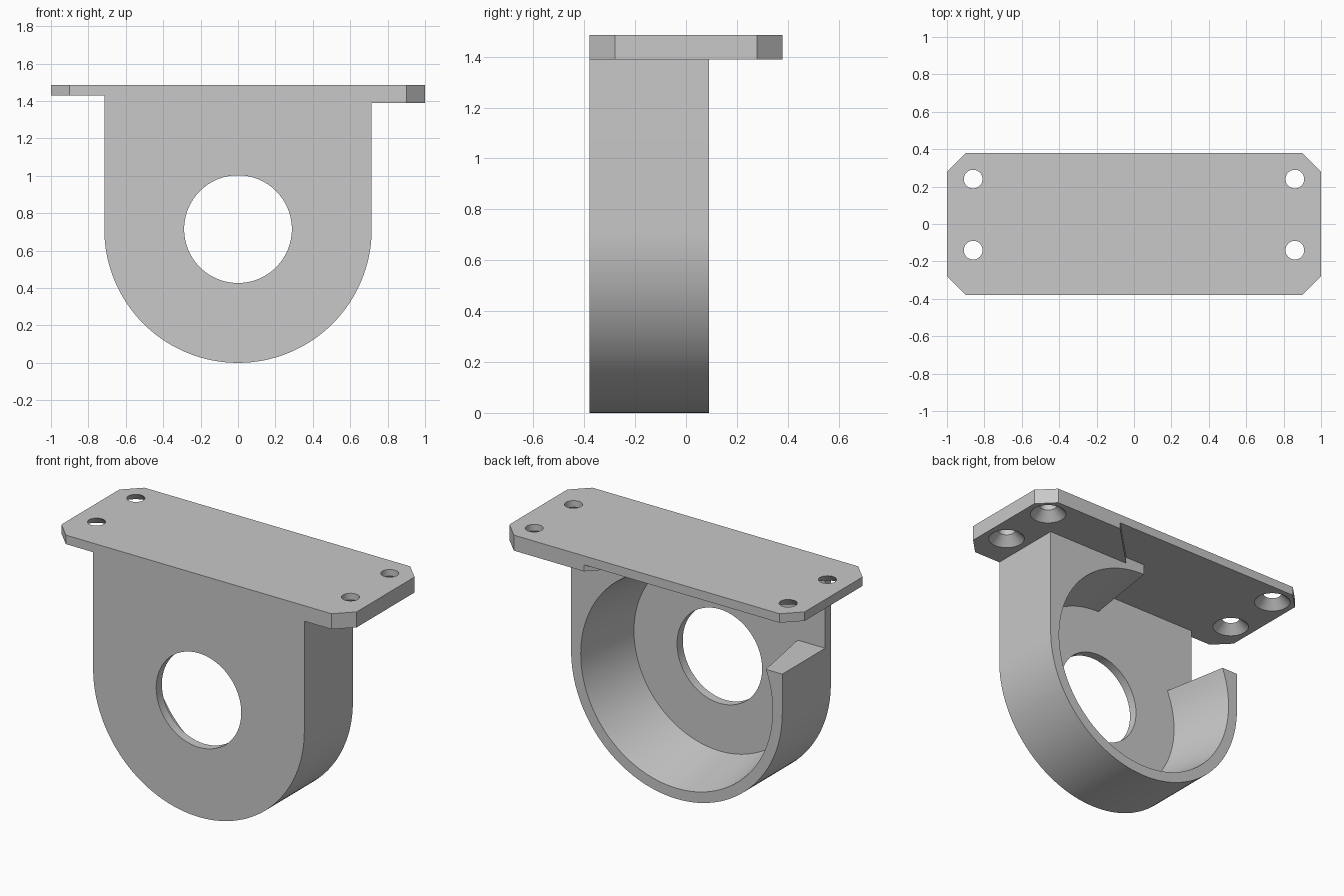
import bpy, bmesh
from math import pi, cos, sin, radians
from mathutils import Matrix, Vector

old = bpy.data.objects.get("Cube")
if old:
    bpy.data.objects.remove(old, do_unlink=True)

grey = bpy.data.materials.new("light_grey")
grey.use_nodes = True
colour = (0.58, 0.58, 0.58, 1)
grey.diffuse_color = colour
grey.node_tree.nodes["Principled BSDF"].inputs["Base Color"].default_value = colour

R, ZC = 0.715, 0.715              # arch radius and bore height
FRONT, BACK, FLOOR = -0.38, 0.09, -0.325
TOP, THIN, THICK = 1.485, 1.43, 1.39


def finish(name, bm):
    bmesh.ops.recalc_face_normals(bm, faces=bm.faces)
    mesh = bpy.data.meshes.new(name)
    bm.to_mesh(mesh)
    bm.free()
    mesh.materials.append(grey)
    ob = bpy.data.objects.new(name, mesh)
    bpy.context.collection.objects.link(ob)
    return ob


def prism(name, outline, start, end, axis):
    """Extrude a 2D outline along y (outline in x, z) or z (outline in x, y)."""
    bm = bmesh.new()
    place = (lambda u, v: (u, start, v)) if axis == "y" else (lambda u, v: (u, v, start))
    face = bm.faces.new([bm.verts.new(place(u, v)) for u, v in outline])
    new = bmesh.ops.extrude_face_region(bm, geom=[face])["geom"]
    shift = Vector((0, end - start, 0)) if axis == "y" else Vector((0, 0, end - start))
    bmesh.ops.translate(bm, vec=shift, verts=[g for g in new if isinstance(g, bmesh.types.BMVert)])
    return finish(name, bm)


def cone(name, r1, r2, depth, centre, turn=0, sides=96):
    bm = bmesh.new()
    matrix = Matrix.Translation(centre) @ Matrix.Rotation(turn, 4, "X")
    bmesh.ops.create_cone(bm, cap_ends=True, segments=sides, radius1=r1,
                          radius2=r2, depth=depth, matrix=matrix)
    return finish(name, bm)


def activate(ob):
    bpy.ops.object.select_all(action="DESELECT")
    ob.select_set(True)
    bpy.context.view_layer.objects.active = ob


def cut(ob, cutter):
    activate(ob)
    mod = ob.modifiers.new("cut", "BOOLEAN")
    mod.operation, mod.solver, mod.object = "DIFFERENCE", "EXACT", cutter
    bpy.ops.object.modifier_apply(modifier=mod.name)
    bpy.data.objects.remove(cutter, do_unlink=True)


# Arched housing with a tapered cavity open at the back
n = 64
arch = [(R * cos(pi + pi * i / n), ZC + R * sin(pi + pi * i / n)) for i in range(n + 1)]
housing = prism("housing", arch + [(R, THIN), (-R, THIN)], FRONT, BACK, "y")
cavity_end, taper = BACK + 0.1, 0.07 / (BACK - FLOOR)
cut(housing, cone("cavity_cutter", 0.65 + 0.1 * taper, 0.58, cavity_end - FLOOR,
                  (0, (cavity_end + FLOOR) / 2, ZC), pi / 2, 128))
# Round bore through the front wall
cut(housing, cone("bore_cutter", 0.288, 0.288, 0.4, (0, FRONT, ZC), pi / 2))
# Side opening in the rim
gap = [(-1, 0.955), (0, 0.955), (0, 1.6), (-1, 1.6)]
cut(housing, prism("opening_cutter", gap, FLOOR, 0.3, "y"))

# Mounting plate with clipped corners
plan = [(0.9, -0.38), (1, -0.28), (1, 0.28), (0.9, 0.38)]
plan += [(-x, y) for x, y in reversed(plan)]
plate = prism("mounting_plate", plan, THICK, TOP, "z")
# Thinner underside beyond a diagonal step
relief = [(-1.2, -0.5), (R, -0.5), (R, BACK), (0.135, BACK), (0.545, 0.5), (-1.2, 0.5)]
cut(plate, prism("relief_cutter", relief, 1.2, THIN, "z"))

# Four screw holes, countersunk from below
for x, base in ((-0.86, THIN), (0.86, THICK)):
    for y in (-0.14, 0.24):
        cut(plate, cone("screw_cutter", 0.05, 0.05, 0.4, (x, y, TOP), 0, 48))
        cut(plate, cone("sink_cutter", 0.115, 0.05, 0.065, (x, y, base + 0.0225), 0, 48))

for ob in (housing, plate):
    activate(ob)
    bpy.ops.object.shade_smooth_by_angle(angle=radians(30))
